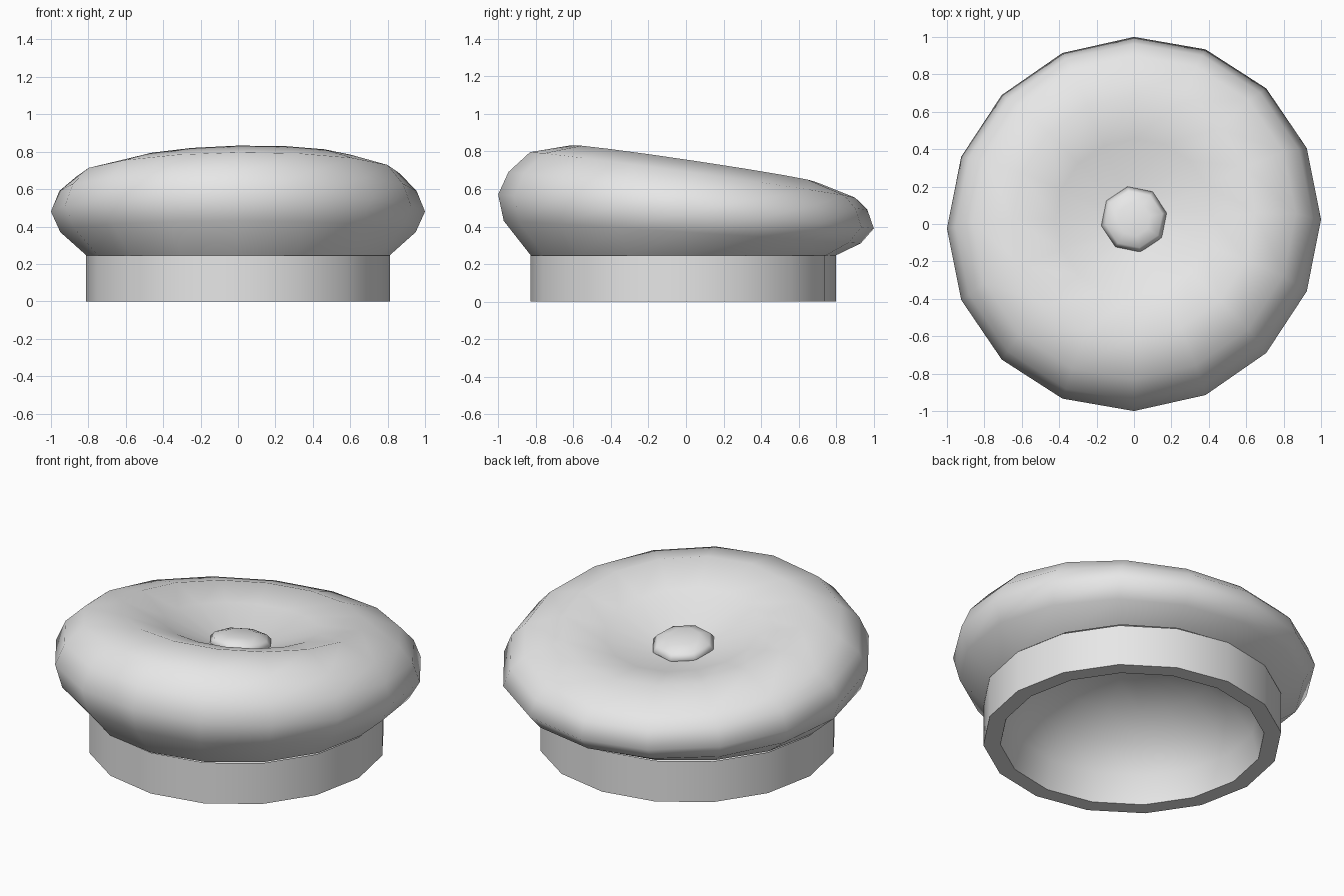
import bpy, bmesh
from math import sin, cos, pi, radians

if "Cube" in bpy.data.objects:
    bpy.data.objects.remove(bpy.data.objects["Cube"], do_unlink=True)

felt = bpy.data.materials.new("light grey felt")
felt.use_nodes = True
felt.diffuse_color = (0.8, 0.8, 0.8, 1)
felt.node_tree.nodes["Principled BSDF"].inputs["Base Color"].default_value = (0.8, 0.8, 0.8, 1)


def lathe(name, rings, sides=16, start=pi / 2, cap=False, angle=180, shear=0.0):
    """Loft rings of (radius, centre y, height, slope along y, slope along x)."""
    bm = bmesh.new()
    loops = []
    for r, cy, z, sy, sx in rings:
        loop = []
        for i in range(sides):
            a = start + 2 * pi * i / sides
            x, y = r * cos(a), r * sin(a)
            loop.append(bm.verts.new((x, y + cy + shear * x, z + sy * y + sx * x)))
        loops.append(loop)
    for low, high in zip(loops, loops[1:]):
        for i in range(sides):
            j = (i + 1) % sides
            bm.faces.new((low[i], low[j], high[j], high[i]))
    if cap:
        r, cy, z, sy, sx = rings[-1]
        tip = bm.verts.new((0, cy, z))
        for i in range(sides):
            bm.faces.new((loops[-1][i], loops[-1][(i + 1) % sides], tip))
    mesh = bpy.data.meshes.new(name)
    bm.to_mesh(mesh)
    bm.free()
    mesh.materials.append(felt)
    obj = bpy.data.objects.new(name, mesh)
    bpy.context.collection.objects.link(obj)
    bpy.ops.object.select_all(action="DESELECT")
    obj.select_set(True)
    bpy.context.view_layer.objects.active = obj
    if angle < 180:
        bpy.ops.object.shade_smooth_by_angle(angle=radians(angle))
    else:
        bpy.ops.object.shade_smooth()
    return obj


# Puffy tilted crown with a dip in the middle
lathe("crown", [
    (0.81, -0.015, 0.245, 0, 0),
    (0.95, -0.02, 0.37, -0.063, 0),
    (1.00, 0.0, 0.48, -0.09, 0),
    (0.955, 0.01, 0.59, -0.105, 0),
    (0.865, 0.035, 0.675, -0.14, 0.01),
    (0.65, 0.04, 0.735, -0.15, 0.02),
    (0.42, 0.035, 0.68, -0.15, 0.02),
    (0.17, 0.025, 0.585, -0.15, 0.02),
], cap=True, shear=0.025)

# Upright head band with a flat lower rim
lathe("band", [
    (0.72, -0.015, 0, 0, 0),
    (0.813, -0.015, 0, 0, 0),
    (0.813, -0.015, 0.245, 0, 0),
], angle=30)

# Domed lining inside the band, facing down
lining = lathe("lining", [
    (0.72 * cos(t), -0.015, 0.5 * sin(t), -0.06 * sin(t), 0)
    for t in (radians(18 * k) for k in range(5))
], cap=True)
lining.data.flip_normals()
peak = max(lining.data.vertices, key=lambda v: v.co.z)
peak.co.z = 0.5

# Small flattened button in the dip
lathe("button", [
    (0.178 * cos(t), 0.025, 0.59 + 0.055 * sin(t), -0.13, 0.02)
    for t in (radians(d) for d in (-60, -25, 0, 30, 60))
], sides=8, start=radians(101), cap=True)
